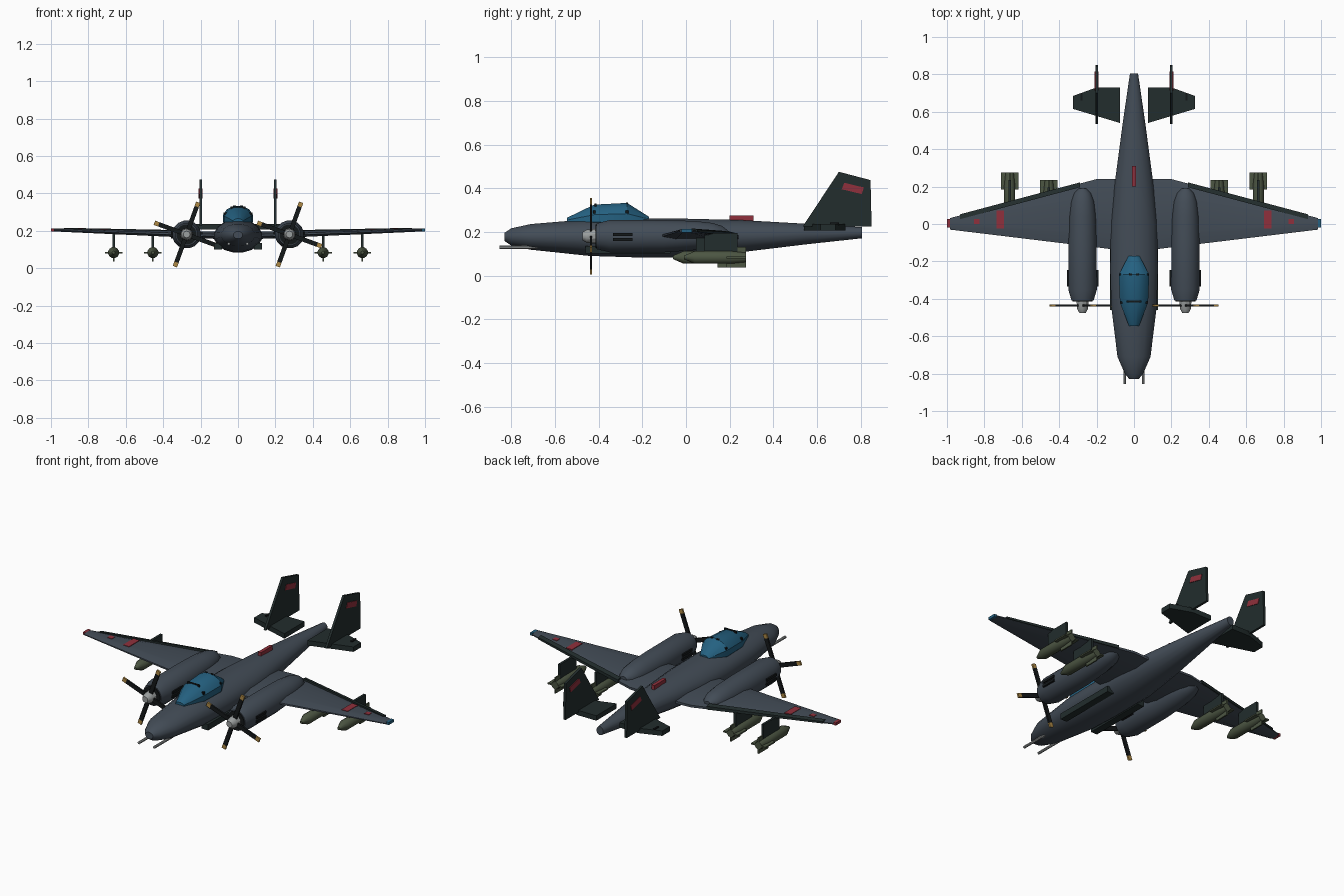
import bpy, bmesh, math
from mathutils import Matrix, Vector

if "Cube" in bpy.data.objects:
    bpy.data.objects.remove(bpy.data.objects["Cube"])


def material(name, rgb):
    m = bpy.data.materials.new(name)
    m.diffuse_color = (*rgb, 1)
    m.use_nodes = True
    m.node_tree.nodes["Principled BSDF"].inputs["Base Color"].default_value = m.diffuse_color
    return m


GREY = material("slate_grey", (0.056, 0.073, 0.095))
DARK = material("dark_green", (0.016, 0.026, 0.026))
BLACK = material("black", (0.007, 0.009, 0.010))
GLASS = material("glass_blue", (0.018, 0.12, 0.22))
RED = material("red", (0.28, 0.03, 0.045))
AMBER = material("amber", (0.42, 0.25, 0.06))
STEEL = material("steel", (0.33, 0.35, 0.35))
OLIVE = material("olive", (0.072, 0.092, 0.055))


def finish(name, bm, mat):
    bmesh.ops.recalc_face_normals(bm, faces=bm.faces)
    me = bpy.data.meshes.new(name)
    bm.to_mesh(me)
    bm.free()
    me.materials.append(mat)
    ob = bpy.data.objects.new(name, me)
    bpy.context.collection.objects.link(ob)
    return ob


def loft(name, sections, mat):
    """Skin closed sections that all have the same point count."""
    bm = bmesh.new()
    rings = [[bm.verts.new(p) for p in s] for s in sections]
    n = len(rings[0])
    for a, b in zip(rings, rings[1:]):
        for i in range(n):
            j = (i + 1) % n
            bm.faces.new((a[i], a[j], b[j], b[i]))
    bm.faces.new(rings[0])
    bm.faces.new(rings[-1])
    return finish(name, bm, mat)


def body(name, stations, mat, x=0, n=16):
    """Body along y from stations (y, half width, centre z, half height)."""
    angles = [2 * math.pi * (i + 0.5) / n for i in range(n)]
    return loft(name, [[(x + rx * math.cos(a), y, zc + rz * math.sin(a)) for a in angles]
                       for y, rx, zc, rz in stations], mat)


def box(name, x, y, z, mat, turn=None):
    """Box from (min, max) ranges, optionally transformed."""
    bm = bmesh.new()
    bmesh.ops.create_cube(bm, size=1)
    for v in bm.verts:
        v.co = Vector([(r[0] + r[1]) / 2 + c * (r[1] - r[0]) for r, c in zip((x, y, z), v.co)])
    if turn:
        bm.transform(turn)
    return finish(name, bm, mat)


# Wing shape rules
def wing_z(x):
    return 0.172 + 0.033 * x


def wing_t(x):
    return 0.042 - 0.026 * x


def lead(x):
    return -0.149 + 0.121 * x


def trail(x):
    return 0.24 if x < 0.2 else 0.24 - 0.266 * (x - 0.2)


def wing_section(x, s):
    z, h, a, c = wing_z(x), wing_t(x) / 2, lead(x), trail(x) - lead(x)
    prof = [(0, .3), (.2, 1), (.75, 1), (1, .35), (1, -.35), (.75, -1), (.2, -1), (0, -.3)]
    return [(s * x, a + f * c, z + k * h) for f, k in prof]


# Fuselage
body("fuselage", [(-0.83, 0.025, 0.177, 0.02), (-0.80, 0.05, 0.177, 0.04),
                  (-0.71, 0.09, 0.177, 0.06), (-0.44, 0.124, 0.174, 0.086),
                  (-0.25, 0.13, 0.172, 0.09), (0.0, 0.127, 0.172, 0.09),
                  (0.24, 0.102, 0.18, 0.076), (0.55, 0.06, 0.19, 0.048),
                  (0.805, 0.022, 0.196, 0.026)], GREY)
box("spine_fairing", (-0.01, 0.01), (0.2, 0.31), (0.24, 0.276), RED)

# Canopy and its frame pieces
body("canopy", [(-0.545, 0.028, 0.25, 0.015), (-0.42, 0.078, 0.262, 0.065),
                (-0.27, 0.084, 0.265, 0.07), (-0.17, 0.03, 0.255, 0.015)], GLASS, n=12)
box("canopy_front_frame", (-0.04, 0.04), (-0.42, -0.41), (0.30, 0.329), BLACK)
for s in (-1, 1):
    for y, x in ((-0.42, 0.072), (-0.27, 0.076)):
        box("canopy_side_frame", sorted((s * (x - 0.015), s * (x + 0.002))),
            (y - 0.006, y + 0.006), (0.283, 0.297), BLACK)
    box("canopy_rear_frame", sorted((s * 0.012, s * 0.026)), (-0.275, -0.265), (0.31, 0.335), BLACK)

for s in (-1, 1):
    def span(a, b):
        return sorted((s * a, s * b))

    # Nose guns and lower side pods
    body("nose_gun", [(-0.855, 0.008, 0.13, 0.008), (-0.68, 0.008, 0.13, 0.008)], STEEL, s * 0.05, 8)
    box("side_pod", span(0.085, 0.127), (-0.46, -0.07), (0.1, 0.135), DARK)

    # Wing, trailing edge flap and tip light
    loft("wing", [wing_section(x, s) for x in (0, 0.2, 0.985)], GREY)
    flap = []
    for x in (0.29, 0.93):
        y, z, h = trail(x) + 0.006, wing_z(x), wing_t(x) / 2
        flap.append([(s * x, y - 0.026, z - 0.3 * h), (s * x, y - 0.026, z + h + 0.004),
                     (s * x, y, z + 0.7 * h + 0.002), (s * x, y, z - 0.3 * h)])
    loft("flap", flap, DARK)
    box("tip_light", span(0.983, 1.0), (-0.02, 0.028), (0.197, 0.213), GLASS if s > 0 else RED)

    # Red wing markings
    for x, w, y0, y1 in ((0.715, 0.02, -0.025, 0.072), (0.84, 0.015, 0.0, 0.028)):
        top = wing_z(x) + wing_t(x) / 2
        box("wing_marking", span(x - w, x + w), (y0, y1), (top - 0.004, top + 0.003), RED)

    # Engine nacelle with cowl face and exhausts
    nx = s * 0.275
    body("nacelle", [(-0.41, 0.06, 0.18, 0.06), (-0.35, 0.078, 0.18, 0.075),
                     (-0.1, 0.076, 0.18, 0.075), (0.04, 0.072, 0.183, 0.068),
                     (0.12, 0.062, 0.187, 0.055), (0.165, 0.045, 0.19, 0.038),
                     (0.19, 0.02, 0.192, 0.016)], GREY, nx)
    body("cowl_face", [(-0.414, 0.055, 0.18, 0.055), (-0.405, 0.055, 0.18, 0.055)], BLACK, nx)
    for side in (-1, 1):
        for z in (0.165, 0.188):
            box("exhaust", sorted((nx + side * 0.06, nx + side * 0.084)),
                (-0.335, -0.245), (z - 0.007, z + 0.007), BLACK)

    # Propeller
    body("spinner", [(-0.475, 0.018, 0.18, 0.018), (-0.455, 0.03, 0.18, 0.03),
                     (-0.41, 0.034, 0.18, 0.034)], STEEL, nx, 10)
    for k in range(4):
        turn = Matrix.Translation((nx, -0.435, 0.18)) @ Matrix.Rotation(math.radians(20 + 90 * k), 4, 'Y')
        box("propeller_blade", (-0.012, 0.012), (-0.005, 0.005), (0.015, 0.158), BLACK, turn)
        box("propeller_tip", (-0.012, 0.012), (-0.005, 0.005), (0.158, 0.183), AMBER, turn)

    # Tailplane, fin and fin marking
    plan = [(0.075, 0.54), (0.325, 0.615), (0.325, 0.685), (0.20, 0.73), (0.075, 0.73)]
    loft("tailplane", [[(s * x, y, z) for x, y in plan] for z in (0.207, 0.236)], DARK)
    side_view = [(0.535, 0.225), (0.70, 0.475), (0.845, 0.437), (0.85, 0.225)]
    loft("fin", [[(x, y, z) for y, z in side_view] for x in span(0.193, 0.207)], DARK)
    mark = [(0.725, 0.425), (0.815, 0.403), (0.805, 0.373), (0.713, 0.395)]
    loft("fin_marking", [[(x, y, z) for y, z in mark] for x in span(0.190, 0.210)], RED)
    box("tail_bracket", span(0.275, 0.285), (0.66, 0.70), (0.23, 0.243), BLACK)

    # Underwing stores: pylon, body and tail fins
    for x, y0, y1 in ((0.455, -0.06, 0.235), (0.665, -0.01, 0.275)):
        box("pylon", span(x - 0.007, x + 0.007), (y1 - 0.19, y1 - 0.04),
            (0.10, wing_z(x)), DARK)
        body("store", [(y0, 0.008, 0.083, 0.008), (y0 + 0.05, 0.03, 0.083, 0.03),
                       (y1 - 0.07, 0.03, 0.083, 0.03), (y1, 0.022, 0.083, 0.022)], OLIVE, s * x, 12)
        box("store_fin_flat", span(x - 0.047, x + 0.047), (y1 - 0.09, y1), (0.079, 0.087), OLIVE)
        box("store_fin_upright", span(x - 0.004, x + 0.004), (y1 - 0.09, y1), (0.036, 0.13), OLIVE)

# Smooth the round parts, keep the edges crisp
for ob in bpy.data.objects:
    ob.select_set(True)
bpy.context.view_layer.objects.active = bpy.data.objects["fuselage"]
bpy.ops.object.shade_smooth_by_angle(angle=math.radians(32))
